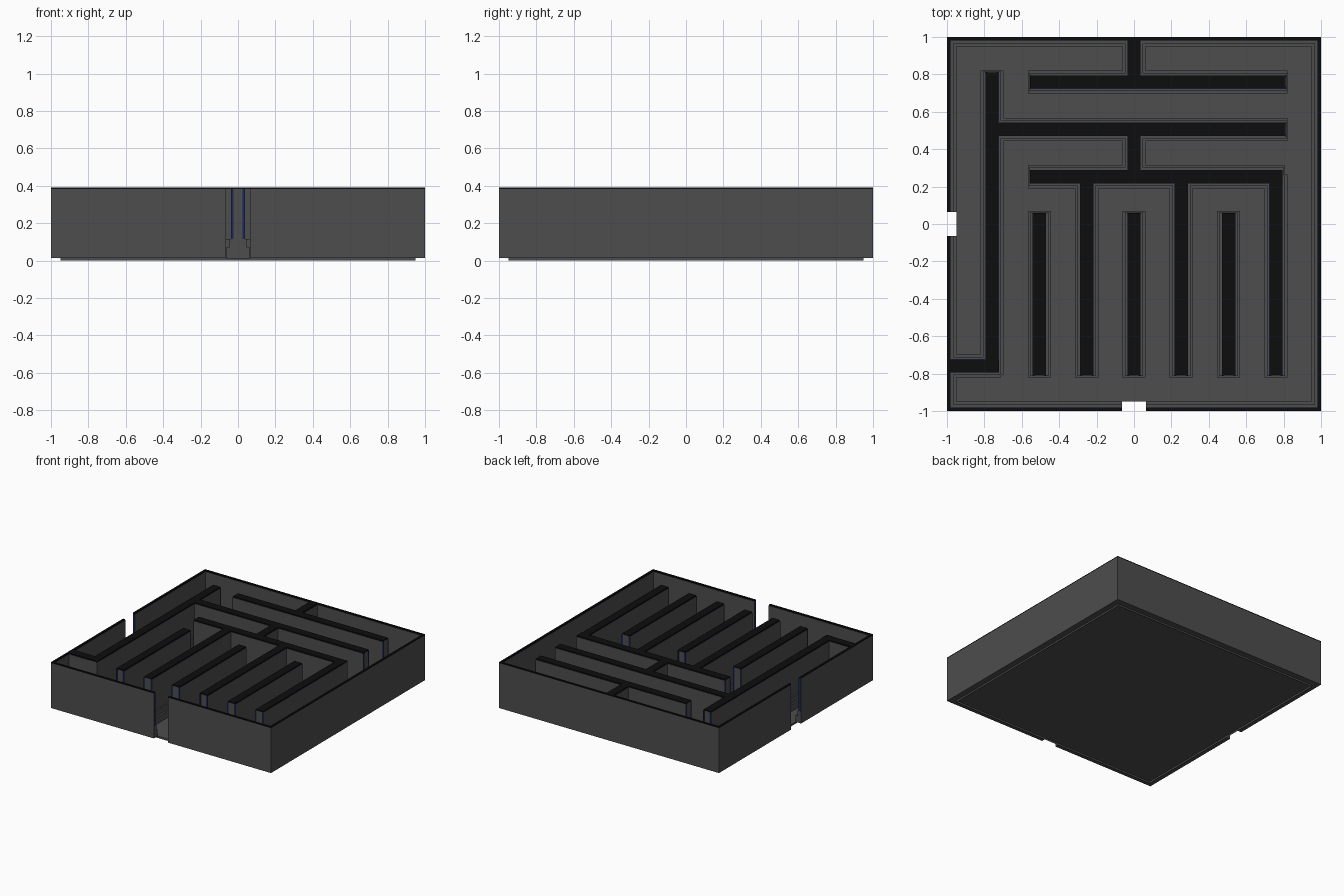
import bpy, bmesh, math

if "Cube" in bpy.data.objects:
    bpy.data.objects.remove(bpy.data.objects["Cube"])


def material(name, rgb):
    m = bpy.data.materials.new(name)
    m.diffuse_color = (*rgb, 1)
    m.use_nodes = True
    m.node_tree.nodes["Principled BSDF"].inputs["Base Color"].default_value = m.diffuse_color
    return m


GREY = material("dark grey", (0.075, 0.075, 0.075))
BLACK = material("black cap", (0.004, 0.004, 0.004))
BLUE = material("navy trim", (0.01, 0.022, 0.1))

STEP, HALF = 0.253, 0.036     # corridor module, half wall thickness
Z0, ZL, ZH, ZW, ZT = 0.015, 0.07, 0.115, 0.384, 0.392
OUT, GAP = 0.02, 0.065        # outer wall thickness, half doorway width


def hwall(x0, x1, k):
    return (x0, x1, k * STEP - HALF, k * STEP + HALF, 'X')


def vwall(k, y0, y1):
    return (k * STEP - HALF, k * STEP + HALF, y0, y1, 'Y')


# Inner maze walls
C3, C1 = 3 * STEP, STEP
inner = [hwall(-0.555, 0.81, 3), vwall(0, C3, 1),
         hwall(-C3, 0.81, 2), vwall(-3, -C3 - HALF, 0.81), hwall(-1, -C3 + HALF, -3),
         hwall(-0.555, C3 + HALF, 1), vwall(0, C1, 2 * STEP)]
inner += [vwall(k, -0.808, C1) for k in (-1, 1, 3)]
inner += [vwall(k, -0.808, 0.058) for k in (-2, 0, 2)]


def outer(t):
    # Perimeter strips with doorways in the front and the left side
    return [(-1, 1, 1 - t, 1), (1 - t, 1, -1, 1),
            (-1, -GAP, -1, -1 + t), (GAP, 1, -1, -1 + t),
            (-1, -1 + t, -1, -GAP), (-1, -1 + t, GAP, 1)]


def grown(d, end, t):
    rects = []
    for x0, x1, y0, y1, a in inner:
        dx, dy = (end, d) if a == 'X' else (d, end)
        rects.append((max(x0 - dx, -1), min(x1 + dx, 1), max(y0 - dy, -1), min(y1 + dy, 1)))
    return rects + outer(t)


def relief(name, layers, base, side, top, skip=None, bottom_from=0.0):
    """Stepped solid from layers of (rectangles, height); joined as one clean skin."""
    allr = [r for rects, _ in layers for r in rects] + (skip or [])
    xs = sorted({round(v, 4) for r in allr for v in r[:2]})
    ys = sorted({round(v, 4) for r in allr for v in r[2:4]})

    def inside(rects, x, y):
        return any(r[0] < x < r[1] and r[2] < y < r[3] for r in rects)

    def height(i, j):
        if i < 0 or j < 0 or i >= len(xs) - 1 or j >= len(ys) - 1:
            return base
        x, y = (xs[i] + xs[i + 1]) / 2, (ys[j] + ys[j + 1]) / 2
        return max([h for rects, h in layers if inside(rects, x, y)], default=base)

    bm = bmesh.new()

    def face(pts, mi):
        bm.faces.new([bm.verts.new(p) for p in pts]).material_index = mi

    for i in range(len(xs) - 1):
        for j in range(len(ys) - 1):
            h = height(i, j)
            if h <= base:
                continue
            a, b, c, d = xs[i], xs[i + 1], ys[j], ys[j + 1]
            mx, my = (a + b) / 2, (c + d) / 2
            if not (skip and inside(skip, mx, my)):
                face([(a, c, h), (b, c, h), (b, d, h), (a, d, h)], 1)
            if max(abs(mx), abs(my)) > bottom_from:
                face([(a, d, base), (b, d, base), (b, c, base), (a, c, base)], 0)
            for di, dj, p, q in ((0, -1, (a, c), (b, c)), (1, 0, (b, c), (b, d)),
                                 (0, 1, (b, d), (a, d)), (-1, 0, (a, d), (a, c))):
                n = height(i + di, j + dj)
                if n < h:
                    face([(*p, n), (*q, n), (*q, h), (*p, h)], 0)
    bmesh.ops.remove_doubles(bm, verts=bm.verts, dist=1e-5)
    bmesh.ops.dissolve_limit(bm, angle_limit=0.01, verts=bm.verts, edges=bm.edges,
                             delimit={'MATERIAL'})
    me = bpy.data.meshes.new(name)
    bm.to_mesh(me)
    bm.free()
    me.materials.append(side)
    me.materials.append(top)
    ob = bpy.data.objects.new(name, me)
    bpy.context.collection.objects.link(ob)
    return ob


def box(name, x0, x1, y0, y1, z0, z1, mat):
    return relief(name, [([(x0, x1, y0, y1)], z1)], z0, mat, mat)


# Floor slab, inset from the walls
box("floor_slab", -0.95, 0.95, -0.95, 0.95, 0, Z0, GREY)

# Stepped skirting, walls with a navy lip, and black caps
wall_rects = grown(0, 0, OUT)
relief("skirting", [(grown(0.026, 0.012, 0.05), ZL), (grown(0.012, 0.006, 0.034), ZH)],
       Z0, GREY, GREY, skip=wall_rects, bottom_from=0.95)
relief("walls", [(wall_rects, ZW)], ZH, GREY, BLUE, bottom_from=5)
relief("wall_caps", [(grown(-0.003, 0, OUT - 0.003), ZT)], ZW, BLACK, BLACK, bottom_from=5)

# Navy corner strips on the free wall ends
ends = [(x, C3, 'X') for x in (-0.555, 0.81)]
ends += [(0.81, 2 * STEP, 'X'), (-0.555, C1, 'X'), (-C3, 0.81, 'Y')]
ends += [(k * STEP, -0.808, 'Y') for k in (-2, -1, 0, 1, 2, 3)]
ends += [(k * STEP, 0.058, 'Y') for k in (-2, 0, 2)]
W = 0.006
for n, (x, y, a) in enumerate(ends):
    for s in (-1, 1):
        cx, cy = (x, y + s * (HALF - W + 0.001)) if a == 'X' else (x + s * (HALF - W + 0.001), y)
        ex, ey = (0.002, W) if a == 'X' else (W, 0.002)
        box(f"end_strip_{n}_{'a' if s < 0 else 'b'}", cx - ex, cx + ex, cy - ey, cy + ey, ZH, ZW, BLUE)

# Navy faces on the doorway jambs
for s in (-1, 1):
    p, q = sorted((s * GAP, s * (GAP - 0.002)))
    side = "a" if s < 0 else "b"
    box("front_jamb_" + side, p, q, -1, -1 + OUT, ZH, ZW, BLUE)
    box("left_jamb_" + side, -1, -1 + OUT, p, q, ZH, ZW, BLUE)
